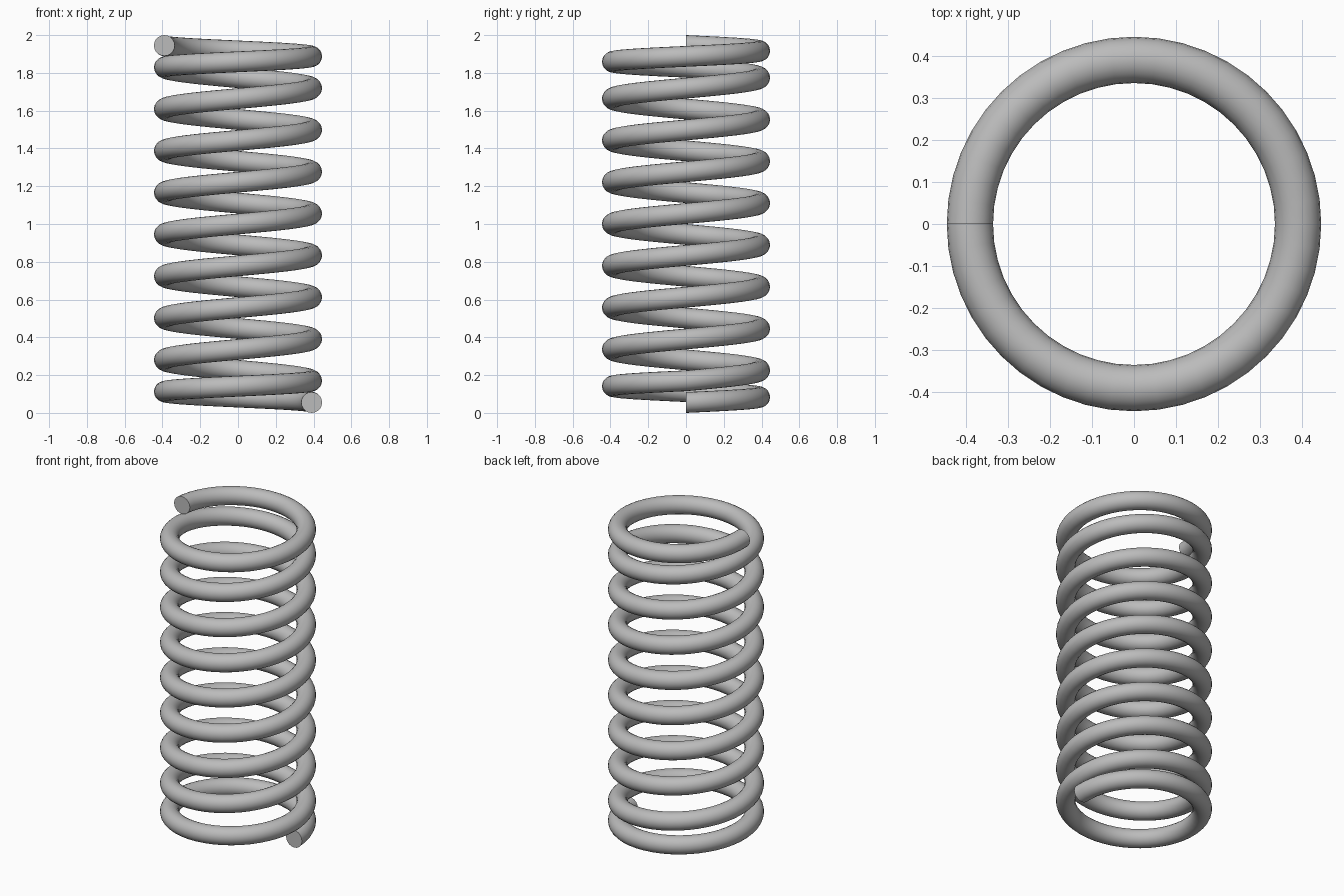
import bpy, bmesh
from math import sin, cos, tau, radians

cube = bpy.data.objects.get("Cube")
if cube:
    bpy.data.objects.remove(cube, do_unlink=True)

COIL_R, WIRE_R = 0.39, 0.055
TURNS, END_PITCH = 9.5, 0.115
STEPS, SIDES = 48, 20          # segments per turn, sides of the wire
HEIGHT = 2.0
MID_PITCH = (HEIGHT - 2 * WIRE_R - 2 * END_PITCH) / (TURNS - 2)


def wire_height(t):
    """Height of the wire centre after t turns; the end turns are closed up."""
    end_turns = min(t, 1) + max(t - (TURNS - 1), 0)
    return WIRE_R + END_PITCH * end_turns + MID_PITCH * (t - end_turns)


# Steel colour
steel = bpy.data.materials.new("steel_grey")
steel.use_nodes = True
colour = (0.5, 0.5, 0.5, 1)
steel.diffuse_color = colour
steel.node_tree.nodes["Principled BSDF"].inputs["Base Color"].default_value = colour

# Round wire section swept up the helix in upright radial planes
bm = bmesh.new()
rings = []
for i in range(int(TURNS * STEPS) + 1):
    t = i / STEPS
    ring = []
    for k in range(SIDES):
        a = tau * k / SIDES
        r = COIL_R + WIRE_R * cos(a)
        ring.append(bm.verts.new((r * cos(tau * t), r * sin(tau * t),
                                  wire_height(t) + WIRE_R * sin(a))))
    rings.append(ring)
for low, high in zip(rings, rings[1:]):
    for k in range(SIDES):
        n = (k + 1) % SIDES
        bm.faces.new((low[k], low[n], high[n], high[k]))

# Flat cut ends
bm.faces.new(rings[0])
bm.faces.new(rings[-1])
bmesh.ops.recalc_face_normals(bm, faces=bm.faces)

mesh = bpy.data.meshes.new("coil_spring")
bm.to_mesh(mesh)
bm.free()
mesh.materials.append(steel)
spring = bpy.data.objects.new("coil_spring", mesh)
bpy.context.collection.objects.link(spring)

# Smooth wire, sharp rims at the cut ends
bpy.ops.object.select_all(action="DESELECT")
spring.select_set(True)
bpy.context.view_layer.objects.active = spring
bpy.ops.object.shade_smooth_by_angle(angle=radians(40))
